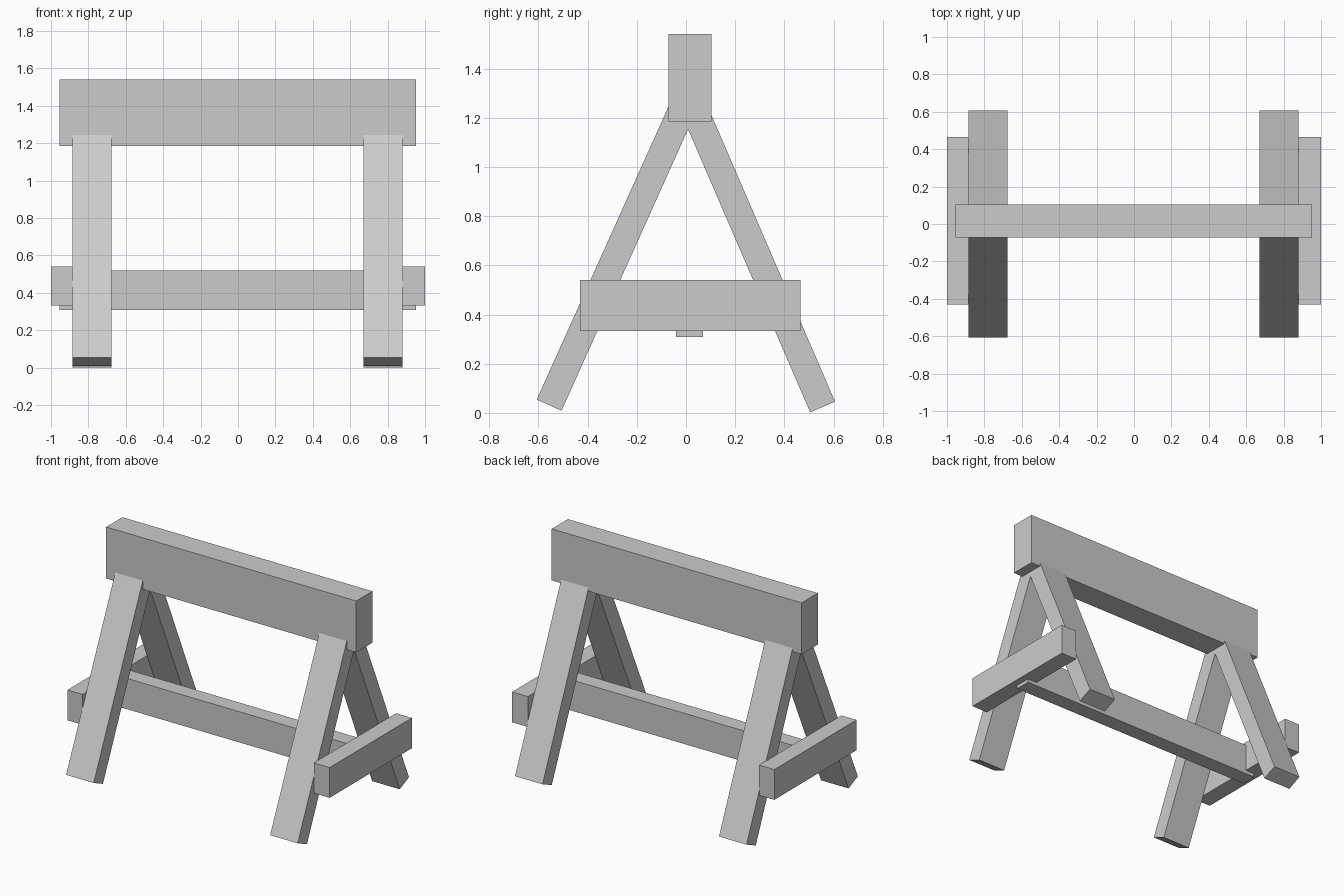
import bpy, bmesh
from mathutils import Vector

if "Cube" in bpy.data.objects:
    bpy.data.objects.remove(bpy.data.objects["Cube"])


def prism(name, profile, x0, x1):
    """Extrude a (y, z) outline from x0 to x1."""
    bm = bmesh.new()
    face = bm.faces.new([bm.verts.new((x0, y, z)) for y, z in profile])
    ext = bmesh.ops.extrude_face_region(bm, geom=[face])
    verts = [v for v in ext["geom"] if isinstance(v, bmesh.types.BMVert)]
    bmesh.ops.translate(bm, verts=verts, vec=(x1 - x0, 0, 0))
    bmesh.ops.recalc_face_normals(bm, faces=bm.faces)
    mesh = bpy.data.meshes.new(name)
    bm.to_mesh(mesh)
    bm.free()
    obj = bpy.data.objects.new(name, mesh)
    bpy.context.collection.objects.link(obj)
    return obj


def box(name, x0, x1, y0, y1, z0, z1):
    return prism(name, [(y0, z0), (y1, z0), (y1, z1), (y0, z1)], x0, x1)


def leg(name, outer, inner, direction, length, x0, x1):
    """Plank leaning along direction, with a square-cut foot from outer to inner."""
    step = Vector(direction).normalized() * length
    a, b = Vector(outer), Vector(inner)
    return prism(name, [a, b, b + step, a + step], x0, x1)


# Top beam and lower stretcher
box("top_beam", -0.955, 0.952, -0.072, 0.104, 1.185, 1.54)
box("lower_stretcher", -0.955, 0.952, -0.04, 0.07, 0.308, 0.52)

# Splayed legs at each end
for side, x0, x1 in (("left", -0.886, -0.676), ("right", 0.67, 0.88)):
    leg("front_leg_" + side, (-0.607, 0.054), (-0.506, 0.009),
        (0.41, 0.912), 1.335, x0, x1)
    leg("back_leg_" + side, (0.606, 0.046), (0.505, 0.002),
        (-0.396, 0.918), 1.31, x0, x1)

# Cross braces outside the legs
box("cross_brace_left", -1.0, -0.884, -0.43, 0.466, 0.332, 0.541)
box("cross_brace_right", 0.88, 1.0, -0.43, 0.466, 0.332, 0.541)
